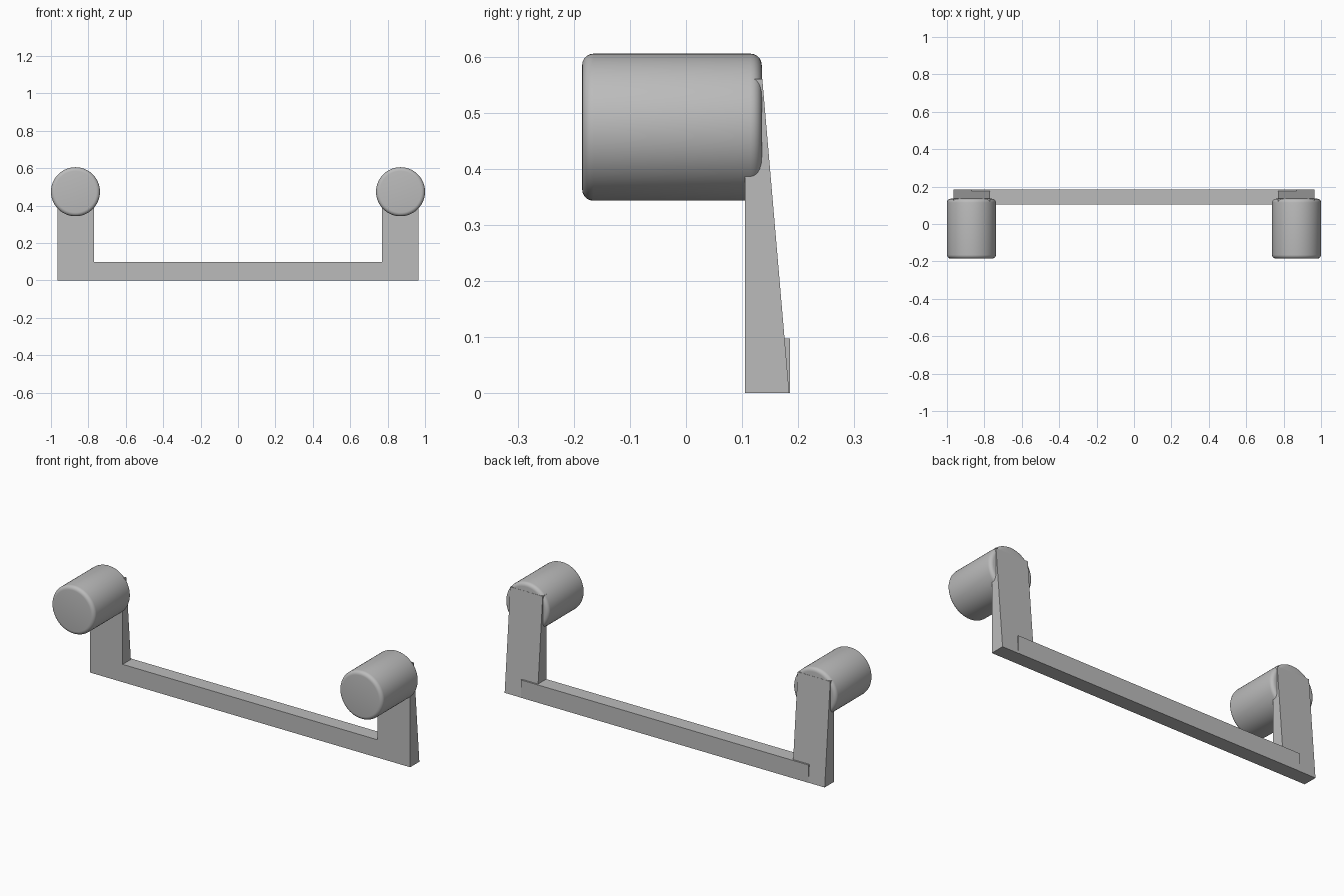
import bpy, bmesh, math
from mathutils import Matrix

cube = bpy.data.objects.get("Cube")
if cube:
    bpy.data.objects.remove(cube, do_unlink=True)

grey = bpy.data.materials.new("mid grey")
grey.use_nodes = True
grey.diffuse_color = (0.5, 0.5, 0.5, 1)
grey.node_tree.nodes["Principled BSDF"].inputs["Base Color"].default_value = (0.5, 0.5, 0.5, 1)


def finish(name, bm):
    bmesh.ops.recalc_face_normals(bm, faces=bm.faces)
    mesh = bpy.data.meshes.new(name)
    bm.to_mesh(mesh)
    bm.free()
    mesh.materials.append(grey)
    obj = bpy.data.objects.new(name, mesh)
    bpy.context.collection.objects.link(obj)
    return obj


def extrude_profile(name, profile, x0, x1):
    """Extrude a (y, z) outline along x."""
    bm = bmesh.new()
    face = bm.faces.new([bm.verts.new((x0, y, z)) for y, z in profile])
    ext = bmesh.ops.extrude_face_region(bm, geom=[face])["geom"]
    verts = [v for v in ext if isinstance(v, bmesh.types.BMVert)]
    bmesh.ops.translate(bm, verts=verts, vec=(x1 - x0, 0, 0))
    return finish(name, bm)


def rounded_cylinder(name, x, z, radius, y0, y1, bevel):
    """Cylinder along y with rounded rims."""
    bm = bmesh.new()
    turn = Matrix.Translation((x, (y0 + y1) / 2, z)) @ Matrix.Rotation(math.pi / 2, 4, "X")
    bmesh.ops.create_cone(bm, cap_ends=True, segments=64, radius1=radius,
                          radius2=radius, depth=y1 - y0, matrix=turn)
    rims = [e for e in bm.edges if any(len(f.verts) > 4 for f in e.link_faces)]
    bmesh.ops.bevel(bm, geom=rims, offset=bevel, segments=5, profile=0.5, affect="EDGES")
    obj = finish(name, bm)
    bpy.ops.object.select_all(action="DESELECT")
    obj.select_set(True)
    bpy.context.view_layer.objects.active = obj
    bpy.ops.object.shade_smooth_by_angle(angle=math.radians(35))
    return obj


# Long bar along the bottom
extrude_profile("cross_bar", [(0.105, 0), (0.185, 0), (0.185, 0.097), (0.105, 0.097)], -0.868, 0.868)

# Tapered uprights, each carrying a round post that points forward
for side, s in (("left", 1), ("right", -1)):
    extrude_profile(side + "_upright",
                    [(0.105, 0), (0.184, 0), (0.136, 0.56), (0.105, 0.56)], s * 0.77, s * 0.966)
    rounded_cylinder(side + "_post", s * 0.869, 0.474, 0.131, -0.185, 0.135, 0.02)
